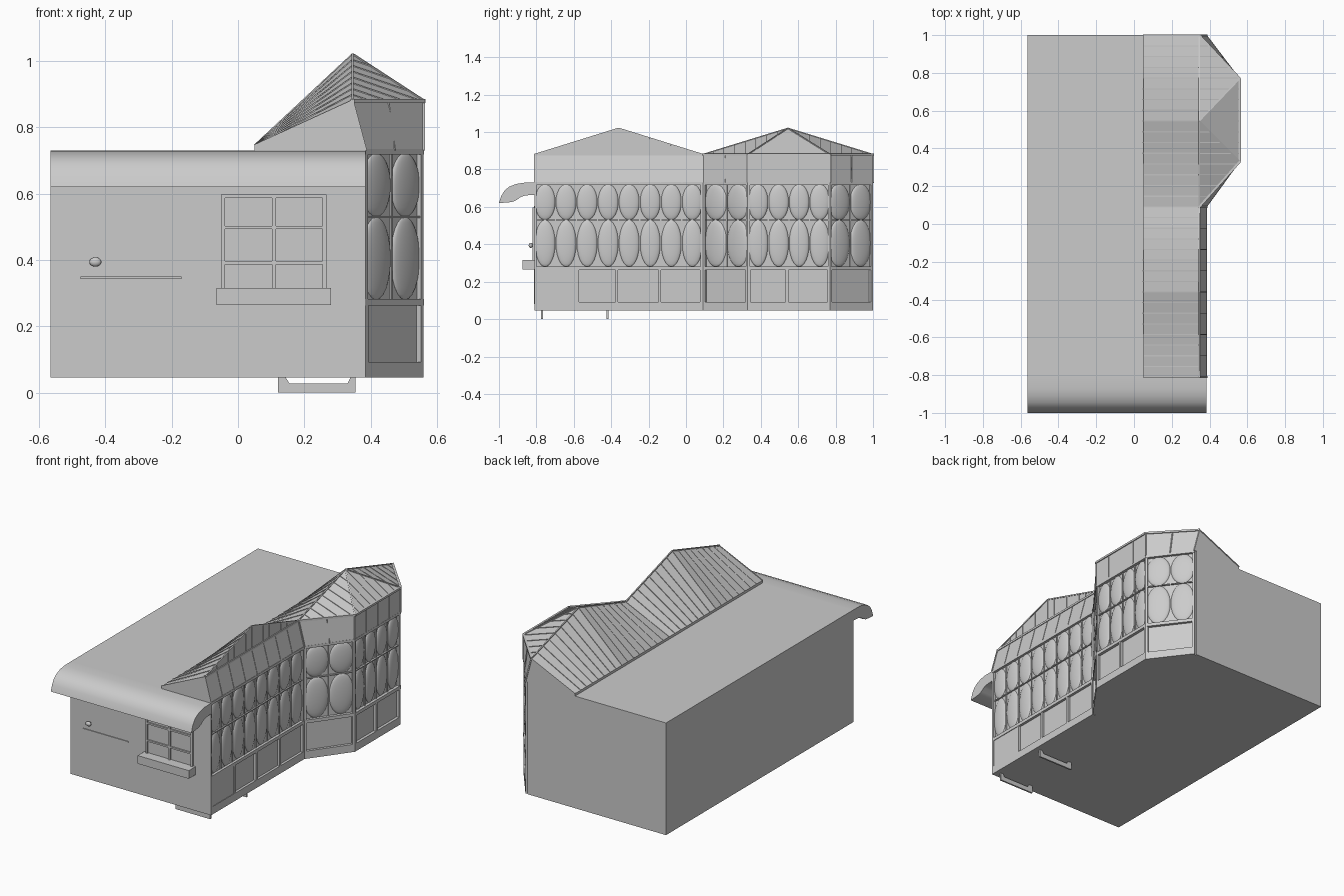
import bpy, bmesh, math
from mathutils import Vector, Matrix

cube = bpy.data.objects.get("Cube")
if cube:
    bpy.data.objects.remove(cube)

grey = bpy.data.materials.new("plain_grey")
grey.use_nodes = True
grey.diffuse_color = (0.6, 0.6, 0.6, 1)
grey.node_tree.nodes["Principled BSDF"].inputs["Base Color"].default_value = (0.6, 0.6, 0.6, 1)


def finish(name, bm, smooth=False):
    bmesh.ops.recalc_face_normals(bm, faces=bm.faces)
    me = bpy.data.meshes.new(name)
    bm.to_mesh(me)
    bm.free()
    me.materials.append(grey)
    ob = bpy.data.objects.new(name, me)
    bpy.context.collection.objects.link(ob)
    if smooth:
        bpy.ops.object.select_all(action='DESELECT')
        ob.select_set(True)
        bpy.context.view_layer.objects.active = ob
        bpy.ops.object.shade_smooth_by_angle(angle=math.radians(35))
    return ob


def add_box(bm, lo, hi, frame=Matrix()):
    lo, hi = Vector(lo), Vector(hi)
    m = frame @ Matrix.Translation((lo + hi) / 2) @ Matrix.Diagonal((*(hi - lo), 1))
    bmesh.ops.create_cube(bm, size=1, matrix=m)


def add_beam(bm, p, q, w=0.006):
    p, q = Vector(p), Vector(q)
    d = q - p
    m = Matrix.Translation((p + q) / 2) @ d.to_track_quat('Z', 'Y').to_matrix().to_4x4()
    bmesh.ops.create_cube(bm, size=1, matrix=m @ Matrix.Diagonal((w, w, d.length, 1)))


def add_prism(bm, outline, extrude):
    vs = [bm.verts.new(p) for p in outline]
    f = bm.faces.new(vs)
    r = bmesh.ops.extrude_face_region(bm, geom=[f])
    bmesh.ops.translate(bm, vec=extrude,
                        verts=[v for v in r["geom"] if isinstance(v, bmesh.types.BMVert)])


Z0, ZT, ZE, ZA = 0.045, 0.73, 0.88, 1.02   # base, wall top, eave, apex
YF, YM, YB = -0.81, 0.09, 1.0              # front, valley, back
XL, XR, XG, XK = -0.565, 0.385, 0.345, 0.05  # left, facade, gable, roof foot
BAY = [(XR, YM), (0.56, 0.33), (0.56, 0.77), (XR, YB)]

# Main body and recessed bay core
bm = bmesh.new()
add_box(bm, (XL, YF, Z0), (0.37, YB, ZT))
finish("main_body", bm)
bm = bmesh.new()
add_prism(bm, [(0.36, 0.09, Z0), (0.37, 0.095, Z0), (0.543, 0.336, Z0),
               (0.543, 0.764, Z0), (0.37, 0.995, Z0), (0.36, YB, Z0)], (0, 0, ZT - Z0))
finish("bay_core", bm)

# Side facade: plinth, bands, posts, lower panel frames and domed windows
trim, panes = bmesh.new(), bmesh.new()
segments = [((XR, YF), BAY[0], 8, [0, 0.23, 0.44, 0.67, 0.9]),
            (BAY[0], BAY[1], 2, None),
            (BAY[1], BAY[2], 4, [0, 0.21, 0.44]),
            (BAY[2], BAY[3], 2, None)]
for a, b, cols, stiles in segments:
    a, b = Vector((*a, 0)), Vector((*b, 0))
    u = (b - a).normalized()
    n = Vector((u.y, -u.x, 0))
    frame = Matrix.Translation(a) @ Matrix((u, n, (0, 0, 1))).transposed().to_4x4()
    L = (b - a).length
    back = -0.018
    for z0, z1, out in [(Z0, 0.092, 0), (0.262, 0.282, 0.001), (ZT - 0.012, ZT + 0.004, 0.001),
                        (0.527, 0.533, -0.006)]:
        add_box(trim, (0, back, z0), (L, out, z1), frame)
    for s in (0, L - 0.012):
        add_box(trim, (s, back, Z0), (s + 0.012, -0.001, ZT), frame)
    for s in stiles or [0, L]:
        s0 = min(max(s - 0.007, 0), L - 0.014)
        add_box(trim, (s0, back, 0.09), (s0 + 0.014, 0, 0.27), frame)
    if cols == 8:                              # solid corner panel
        add_box(trim, (0, back, 0.09), (0.23, -0.003, 0.265), frame)
    w = L / cols
    for i in range(cols):
        if i:
            add_box(trim, (i * w - 0.003, back, 0.28), (i * w + 0.003, -0.01, ZT), frame)
        for z0, z1 in [(0.28, 0.53), (0.53, 0.722)]:
            m = frame @ Matrix.Translation(((i + 0.5) * w, -0.016, (z0 + z1) / 2))
            m = m @ Matrix.Diagonal((w * 0.49, 0.015, (z1 - z0) * 0.5, 1))
            bmesh.ops.create_uvsphere(panes, u_segments=20, v_segments=12, radius=1, matrix=m)
finish("facade_frames", trim)
finish("domed_window_panes", panes, True)

# Upper storey walls, leaning in at the flat stretch
bm = bmesh.new()
low = [(XK, YF), (XR, YF), *BAY, (XK, YB)]
high = [(XK, YF, 0.745), (XG, YF, ZE), (XG, YM, ZE), (0.56, 0.33, ZE),
        (0.56, 0.77, ZE), (XG, YB, ZE), (XK, YB, 0.745)]
lv = [bm.verts.new((*p, ZT)) for p in low]
hv = [bm.verts.new(p) for p in high]
for i in range(7):
    j = (i + 1) % 7
    bm.faces.new((lv[i], lv[j], hv[j], hv[i]))
# Triangular gable and bay hips
a1 = bm.verts.new((XG, -0.36, ZA))
a2 = bm.verts.new((XG, 0.545, ZA))
bm.faces.new((hv[1], hv[2], a1))
for i in (2, 3, 4):
    bm.faces.new((hv[i], hv[i + 1], a2))
finish("upper_storey", bm)

# Twin ridged roofs with standing seams
roof, seams = bmesh.new(), bmesh.new()
N = 8
for y0, y1, z0, z1 in [(YF, -0.36, ZE, ZA), (-0.36, YM, ZA, ZE),
                       (YM, 0.545, ZE, ZA), (0.545, YB, ZA, ZE)]:
    prev = None
    for k in range(N + 1):
        t = k / N
        y, z = y0 + (y1 - y0) * t, z0 + (z1 - z0) * t
        foot, top = Vector((XK, y, 0.745)), Vector((XG, y, z))
        pair = [roof.verts.new(foot), roof.verts.new(top)]
        if prev:
            roof.faces.new((prev[0], pair[0], pair[1], prev[1]))
        prev = pair
        add_beam(seams, foot, top)
        if y1 <= YM:
            if z - ZE > 0.01:                  # seams down the flat gable
                add_beam(seams, (XG, y, ZE), top, 0.005)
            continue
        # seams over the bay, bent at the hip
        s = abs(y - 0.545)
        edge = 0.33 if y < 0.545 else 0.77
        reach = abs(edge - 0.545)
        end = abs((YM if y < 0.545 else YB) - 0.545)
        if s < reach:
            f = s / reach
            hip = Vector((XG + 0.215 * f, y, ZA - 0.14 * f))
            if f > 0.05:
                add_beam(seams, top, hip, 0.005)
            add_beam(seams, hip, (0.56, y, ZE), 0.005)
        elif end - s > 0.01:
            add_beam(seams, top, (XG + 0.215 * (end - s) / (end - reach), y, ZE), 0.005)
finish("roof_slopes", roof)
finish("roof_seams", seams)

# Eave mouldings, corner beads and hips
bm = bmesh.new()
for i in range(1, 5):
    add_beam(bm, high[i], high[i + 1], 0.012)
for i in range(1, 6):
    add_beam(bm, (*low[i], ZT), high[i], 0.008)
for (x0, y0), (x1, y1), cols in [((XR, YF), BAY[0], 8), (BAY[0], BAY[1], 2),
                                 (BAY[1], BAY[2], 4), (BAY[2], BAY[3], 2)]:
    for k in range(1, cols):
        t = k / cols
        p = Vector((x0 + (x1 - x0) * t, y0 + (y1 - y0) * t, ZT))
        i = [8, 2, 4].index(cols) + 1 if y0 < 0.7 else 4
        q = Vector(high[i]).lerp(Vector(high[i + 1]), t)
        add_beam(bm, p, q, 0.005)
for i, apex in [(1, (XG, -0.36, ZA)), (2, (XG, -0.36, ZA)), (2, (XG, 0.545, ZA)),
                (3, (XG, 0.545, ZA)), (4, (XG, 0.545, ZA)), (5, (XG, 0.545, ZA))]:
    add_beam(bm, high[i], apex, 0.007)
finish("eave_mouldings", bm)

# Curved front awning
profile = [(-0.81, 0.73), (-0.87, 0.729), (-0.91, 0.722), (-0.945, 0.708), (-0.97, 0.688),
           (-0.988, 0.658), (-1.0, 0.62), (-0.93, 0.626), (-0.905, 0.637), (-0.885, 0.652),
           (-0.86, 0.661), (-0.81, 0.665)]
bm = bmesh.new()
add_prism(bm, [(XL, y, z) for y, z in profile], (XR - XL, 0, 0))
finish("front_awning", bm, True)

# Door with a mid rail and knob
bm = bmesh.new()
add_box(bm, (-0.48, YF - 0.004, 0.08), (-0.165, YF + 0.01, 0.605))
add_box(bm, (-0.475, YF - 0.009, 0.343), (-0.17, YF, 0.35))
finish("front_door", bm)
bm = bmesh.new()
bmesh.ops.create_uvsphere(bm, u_segments=20, v_segments=12, radius=1,
                          matrix=Matrix.Translation((-0.43, -0.83, 0.394))
                          @ Matrix.Diagonal((0.018, 0.011, 0.014, 1)))
add_beam(bm, (-0.43, -0.81, 0.394), (-0.43, -0.83, 0.394), 0.012)
finish("door_knob", bm, True)

# Front window: pane, bars and sill
bm = bmesh.new()
add_box(bm, (-0.05, YF - 0.002, 0.31), (0.265, YF + 0.01, 0.597))
for x in (-0.045, 0.109, 0.261):
    add_box(bm, (x - 0.006, YF - 0.012, 0.31), (x + 0.006, YF, 0.597))
for z in (0.392, 0.498, 0.592):
    add_box(bm, (-0.05, YF - 0.011, z - 0.005), (0.266, YF, z + 0.005))
finish("front_window", bm)
bm = bmesh.new()
add_box(bm, (-0.065, -0.875, 0.265), (0.28, YF, 0.315))
finish("window_sill", bm)

# Two U-shaped step brackets under the floor
foot = [(0.12, 0.047), (0.12, 0), (0.355, 0), (0.355, 0.047),
        (0.34, 0.047), (0.33, 0.028), (0.155, 0.028), (0.143, 0.047)]
for name, y in (("front_step_bracket", -0.775), ("rear_step_bracket", -0.425)):
    bm = bmesh.new()
    add_prism(bm, [(x, y, z) for x, z in foot], (0, 0.01, 0))
    finish(name, bm)
